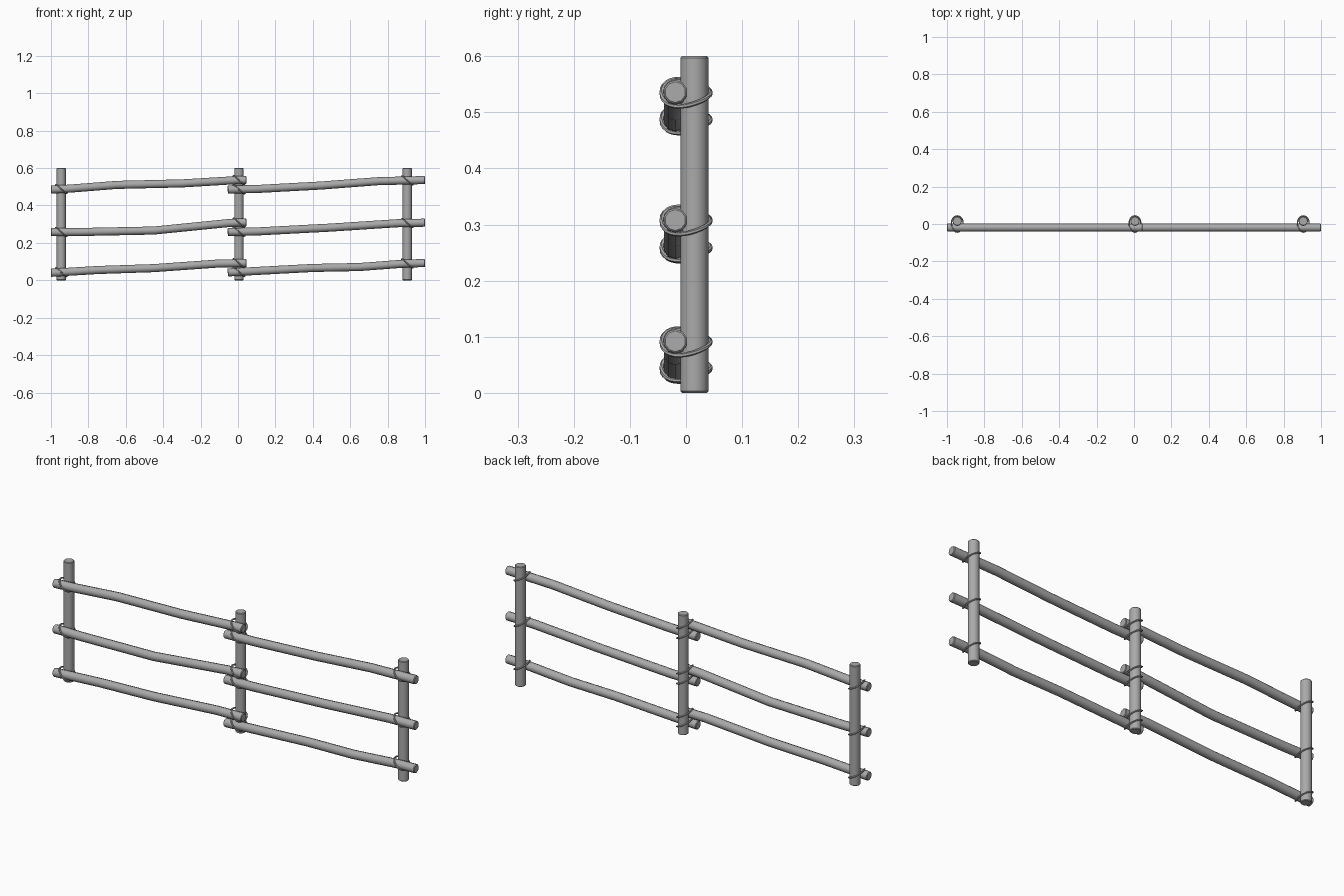
import bpy, bmesh, math
from mathutils import Vector

cube = bpy.data.objects.get("Cube")
if cube:
    bpy.data.objects.remove(cube, do_unlink=True)

wood = bpy.data.materials.new("grey_wood")
wood.use_nodes = True
wood.diffuse_color = (0.4, 0.4, 0.4, 1)
wood.node_tree.nodes["Principled BSDF"].inputs["Base Color"].default_value = (0.4, 0.4, 0.4, 1)


def sweep(name, path, radii, sides, closed=False):
    """Sweep a round section along a path, capping the ends unless closed."""
    bm = bmesh.new()
    n = len(path)
    rings = []
    for i, (p, r) in enumerate(zip(path, radii)):
        before = path[i - 1] if i or closed else p
        after = path[(i + 1) % n] if i < n - 1 or closed else p
        tangent = (after - before).normalized()
        up = Vector((0, 0, 1)) if abs(tangent.z) < 0.9 else Vector((0, 1, 0))
        side = tangent.cross(up).normalized()
        up = side.cross(tangent)
        angles = [math.tau * k / sides for k in range(sides)]
        rings.append([bm.verts.new(p + r * (math.cos(a) * up + math.sin(a) * side)) for a in angles])
    for i in range(n if closed else n - 1):
        a, b = rings[i], rings[(i + 1) % n]
        for k in range(sides):
            j = (k + 1) % sides
            bm.faces.new((a[k], a[j], b[j], b[k]))
    if not closed:
        bm.faces.new(rings[0])
        bm.faces.new(rings[-1])
    bmesh.ops.recalc_face_normals(bm, faces=bm.faces)
    mesh = bpy.data.meshes.new(name)
    bm.to_mesh(mesh)
    bm.free()
    mesh.materials.append(wood)
    obj = bpy.data.objects.new(name, mesh)
    bpy.context.collection.objects.link(obj)
    bpy.ops.object.select_all(action="DESELECT")
    obj.select_set(True)
    bpy.context.view_layer.objects.active = obj
    bpy.ops.object.shade_smooth_by_angle(angle=math.radians(40))
    return obj


def pole(name, path, radius, sides):
    """A pole with slightly chamfered ends."""
    chamfer = 0.003
    first = path[0] + (path[1] - path[0]).normalized() * chamfer
    last = path[-1] + (path[-2] - path[-1]).normalized() * chamfer
    points = [path[0], first] + path[1:-1] + [last, path[-1]]
    radii = [radius - chamfer] + [radius] * (len(points) - 2) + [radius - chamfer]
    return sweep(name, points, radii, sides)


def binding(name, x, z):
    """A tilted rope loop around a post and a rail."""
    path = []
    for k in range(28):
        t = math.tau * k / 28
        c, s = math.cos(t), math.sin(t)
        path.append(Vector((x + 0.031 * c * (1 + 0.1 * s), 0.0435 * s, z - c * (0.022 - 0.008 * s))))
    sweep(name, path, [0.004] * len(path), 6, closed=True)


# Upright posts
posts = {"left": 0.905, "middle": 0.005, "right": -0.945}
for label, x in posts.items():
    pole(f"{label}_post", [Vector((x, 0.015, 0)), Vector((x, 0.015, 0.6))], 0.025, 16)

# Slightly crooked rails, each given as (x, z) points
rails = {
    "right_top": [(-1, .485), (-.9, .49), (-.65, .51), (-.3, .518), (0, .536), (.045, .536)],
    "right_middle": [(-1, .258), (-.85, .258), (-.45, .266), (-.05, .306), (.045, .31)],
    "right_bottom": [(-1, .04), (-.75, .055), (-.45, .065), (-.1, .09), (.045, .092)],
    "left_top": [(-.055, .485), (.1, .488), (.45, .507), (.75, .53), (1, .536)],
    "left_middle": [(-.055, .258), (.1, .261), (.5, .282), (.85, .305), (1, .308)],
    "left_bottom": [(-.055, .042), (.1, .05), (.4, .066), (.65, .071), (.9, .09), (1, .092)],
}


def height_at(points, x):
    for (x0, z0), (x1, z1) in zip(points, points[1:]):
        if x0 <= x <= x1:
            return z0 + (z1 - z0) * (x - x0) / (x1 - x0)


for label, points in rails.items():
    pole(f"{label}_rail", [Vector((x, -0.019, z)) for x, z in points], 0.0215, 10)
    # Rope bindings where the rail meets its posts
    for post in (label.split("_")[0], "middle"):
        binding(f"{label}_rope_at_{post}_post", posts[post], height_at(points, posts[post]))
